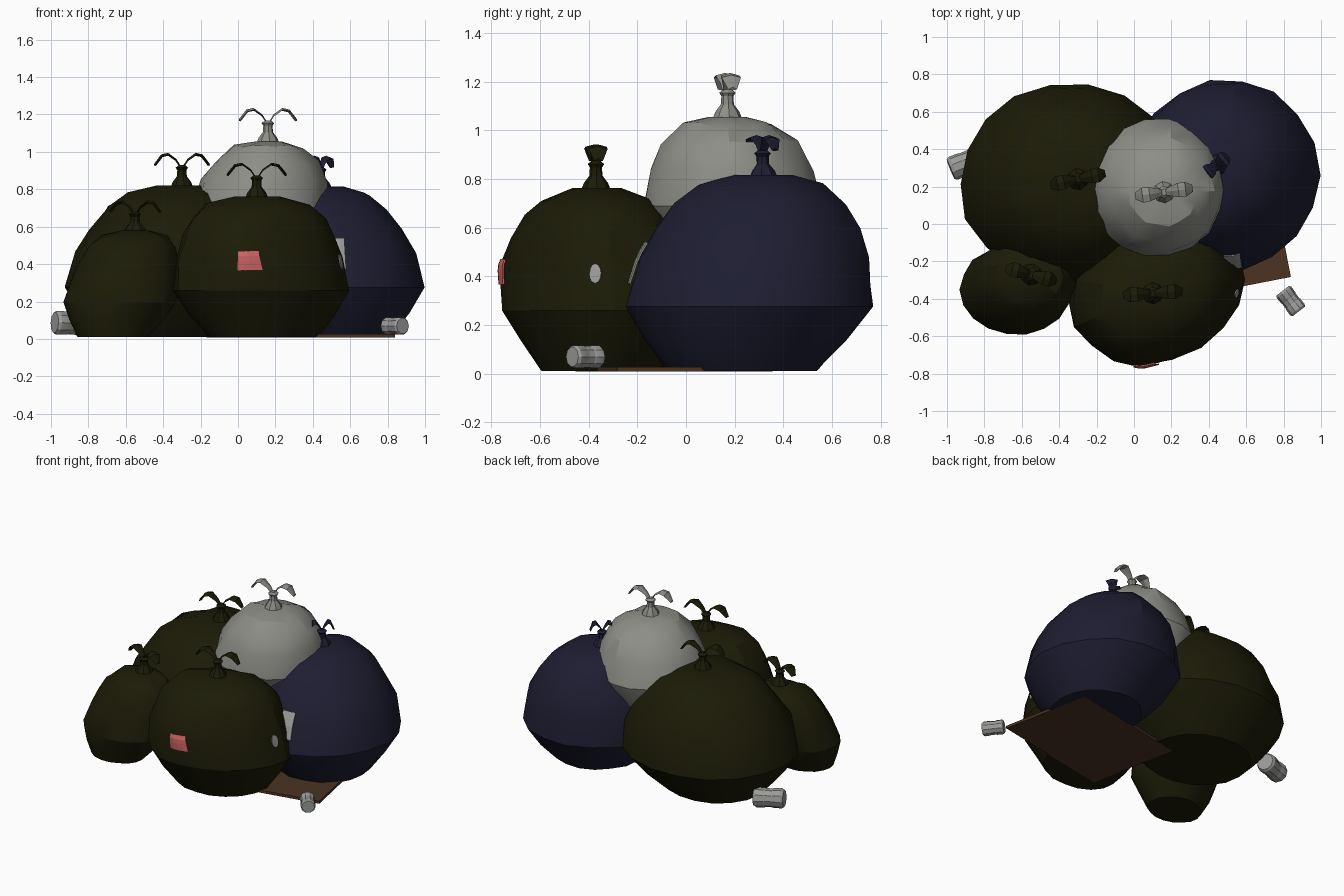
import bpy, bmesh, math, random
from mathutils import Vector, Matrix
from mathutils.bvhtree import BVHTree

if "Cube" in bpy.data.objects:
    bpy.data.objects.remove(bpy.data.objects["Cube"], do_unlink=True)
random.seed(4)


def material(name, r, g, b):
    m = bpy.data.materials.new(name)
    m.use_nodes = True
    m.diffuse_color = (r, g, b, 1)
    node = m.node_tree.nodes["Principled BSDF"]
    node.inputs["Base Color"].default_value = (r, g, b, 1)
    node.inputs["Roughness"].default_value = 0.7
    return m


OLIVE = material("olive plastic", 0.0115, 0.011, 0.0022)
BLUE = material("navy plastic", 0.0125, 0.0125, 0.032)
PALE = material("pale grey plastic", 0.27, 0.27, 0.245)
BROWN = material("cardboard brown", 0.07, 0.033, 0.015)
RED = material("red label", 0.6, 0.125, 0.12)
METAL = material("tin grey", 0.33, 0.33, 0.32)


def finish(name, bm, mat, angle=28):
    bmesh.ops.recalc_face_normals(bm, faces=bm.faces)
    mesh = bpy.data.meshes.new(name)
    bm.to_mesh(mesh)
    bm.free()
    mesh.materials.append(mat)
    ob = bpy.data.objects.new(name, mesh)
    bpy.context.collection.objects.link(ob)
    bpy.ops.object.select_all(action="DESELECT")
    ob.select_set(True)
    bpy.context.view_layer.objects.active = ob
    bpy.ops.object.shade_smooth_by_angle(angle=math.radians(angle))
    return ob


def skin(bm, rings):
    """Bridge equal rings of points and cap both ends."""
    loops = [[bm.verts.new(p) for p in ring] for ring in rings]
    n = len(loops[0])
    for a, b in zip(loops, loops[1:]):
        for i in range(n):
            j = (i + 1) % n
            bm.faces.new((a[i], a[j], b[j], b[i]))
    bm.faces.new(loops[0])
    bm.faces.new(loops[-1])


# Height fraction and radius fraction, from floor to gathered top
SITTING = [(0, .6), (.16, .82), (.33, 1), (.57, .94), (.72, .82),
           (.86, .68), (.95, .5), (1, .24)]
FULL = [(0, .63), (.16, .83), (.33, 1), (.57, .96), (.72, .88),
        (.85, .77), (.94, .6), (1, .26)]
PERCHED = [(0, .5), (.2, .8), (.46, 1), (.68, .91), (.84, .75),
           (.96, .5), (1, .2)]


def bag(name, mat, base, radii, bottom, top, tie, profile, shear, lump, sides=18):
    """Sagging sack leaning from its base to its tie, with an optional lump in front."""
    rings = []
    for t, r in profile:
        ring = []
        cx = base[0] + (tie[0] - base[0]) * t
        cy = base[1] + (tie[1] - base[1]) * t
        for i in range(sides):
            a = math.tau * i / sides
            k = r * (1 + random.uniform(-.02, .02) + .03 * t ** 3 * (-1) ** i)
            dz = random.uniform(-.015, .01) if 0.4 < t < 1 else 0
            dx = radii[0] * k * math.cos(a)
            p = Vector((cx + dx, cy + radii[1] * k * math.sin(a) + shear * dx,
                        bottom + (top - bottom) * t + dz))
            if lump:
                p.y -= .05 * max(0, 1 - (p - Vector(lump)).length / .24)
            ring.append(p)
        rings.append(ring)
    bm = bmesh.new()
    skin(bm, rings)
    return finish(name, bm, mat)


def knot(name, mat, x, y, z, height, spread, turn):
    """Pinched neck with two drooping ribbon ears."""
    bm = bmesh.new()
    neck = [(-.1, .065), (.12, .05), (.3, .027), (.5, .025), (.58, .034), (.66, .018)]
    skin(bm, [[(r * math.cos(math.tau * i / 8), r * math.sin(math.tau * i / 8), h * height)
               for i in range(8)] for h, r in neck])
    # Distance out, height and half width along an ear
    ear = [(0, .52, .016), (.2, .8, .024), (.5, 1, .038), (.75, .95, .04), (1, .66, .018)]
    for side in (-1, 1):
        skin(bm, [[(side * (d * spread + o), w, h * height + e)
                   for o, w, e in ((0, -w, 0), (0, 0, .01), (0, w, 0), (-.008, 0, -.004))]
                  for d, h, w in ear])
    bmesh.ops.transform(bm, verts=bm.verts, matrix=Matrix.Translation((x, y, z))
                        @ Matrix.Rotation(math.radians(turn), 4, "Z"))
    return finish(name, bm, mat)


def tied_bag(name, mat, base, radii, bottom, top, tie, height, spread, turn,
             profile=SITTING, shear=0, lump=None):
    ob = bag(name, mat, base, radii, bottom, top, tie, profile, shear, lump)
    knot(name + "_knot", mat, tie[0], tie[1], top, height, spread, turn)
    return ob


# Heap of bags
tied_bag("large_olive_bag", OLIVE, (-.37, .2), (.585, .54), .01, .82,
         (-.3, .24), .165, .15, 12)
navy_bag = tied_bag("navy_bag", BLUE, (.52, .232), (.5, .51), .01, .815,
                    (.44, .315), .155, .08, 40)
front_bag = tied_bag("front_olive_bag", OLIVE, (.135, -.355), (.465, .38), .01, .762,
                     (.1, -.37), .17, .16, 4, FULL, .13, (-.01, -.72, .43))
tied_bag("small_olive_bag", OLIVE, (-.67, -.39), (.3, .242), .01, .58,
         (-.55, -.27), .15, .14, -15, FULL)
tied_bag("pale_top_bag", PALE, (.095, .215), (.368, .37), .4, 1.055,
         (.16, .17), .17, .155, 8, PERCHED)


def label(name, mat, ob, start, direction, width, height, slant=0, taper=0, lift=.007,
          oval=False):
    """Thin plate that follows the bag's surface."""
    tree = BVHTree.FromPolygons([v.co for v in ob.data.vertices],
                                [p.vertices for p in ob.data.polygons])
    direction = Vector(direction).normalized()
    across = direction.cross(Vector((0, 0, 1))).normalized()
    bm = bmesh.new()
    bmesh.ops.create_grid(bm, x_segments=4, y_segments=4, size=.5)
    for v in bm.verts:
        u, w = v.co.x, v.co.y
        if oval:
            shrink = max(abs(u), abs(w)) / max(math.hypot(u, w), 1e-6)
            u, w = u * shrink, w * shrink
        offset = u * width * (1 - taper * w) + w * slant
        p = Vector(start) + across * offset + Vector((0, 0, w * height))
        hit = tree.ray_cast(p, direction)[0]
        v.co = (hit if hit else p) - direction * lift
    bmesh.ops.recalc_face_normals(bm, faces=bm.faces)
    if sum((f.normal.dot(direction) for f in bm.faces)) > 0:
        bmesh.ops.reverse_faces(bm, faces=bm.faces)
    mesh = bpy.data.meshes.new(name)
    bm.to_mesh(mesh)
    bm.free()
    mesh.materials.append(mat)
    plate = bpy.data.objects.new(name, mesh)
    bpy.context.collection.objects.link(plate)
    solid = plate.modifiers.new("thickness", "SOLIDIFY")
    solid.thickness = .007


# Labels stuck on the bags
label("red_label", RED, front_bag, (.06, -2, .418), (0, 1, 0), .125, .105, -.012, .2, .01)
label("tall_label", METAL, navy_bag, (.528, -2, .455), (0, 1, 0), .09, .17, -.01, 0, .02)
label("oval_label", METAL, front_bag, (2, -.373, .412), (-1, 0, 0), .047, .08, oval=True)

# Cardboard sheet under the heap
bm = bmesh.new()
bmesh.ops.create_cube(bm, size=1, matrix=Matrix.Translation((.335, -.05, .018))
                      @ Matrix.Rotation(math.radians(11), 4, "Z")
                      @ Matrix.Diagonal((.9, .65, .018, 1)))
finish("cardboard_sheet", bm, BROWN)


def tin(name, centre, axis, radius, length):
    """Ribbed can lying on its side."""
    bm = bmesh.new()
    ribs = [(-.5, .85), (-.42, 1), (-.15, .98), (-.12, .93), (.12, .93), (.15, .98),
            (.42, 1), (.5, .85)]
    skin(bm, [[(radius * r * math.cos(math.tau * i / 10),
                radius * r * math.sin(math.tau * i / 10), length * t)
               for i in range(10)] for t, r in ribs])
    bmesh.ops.transform(bm, verts=bm.verts, matrix=Matrix.Translation(centre)
                        @ Vector(axis).to_track_quat("Z", "Y").to_matrix().to_4x4())
    finish(name, bm, METAL)


# Loose tins
tin("right_tin", (.838, -.412, .069), (.6, -.78, 0), .049, .14)
tin("left_tin", (-.888, .33, .083), (.92, .38, -.05), .066, .2)
